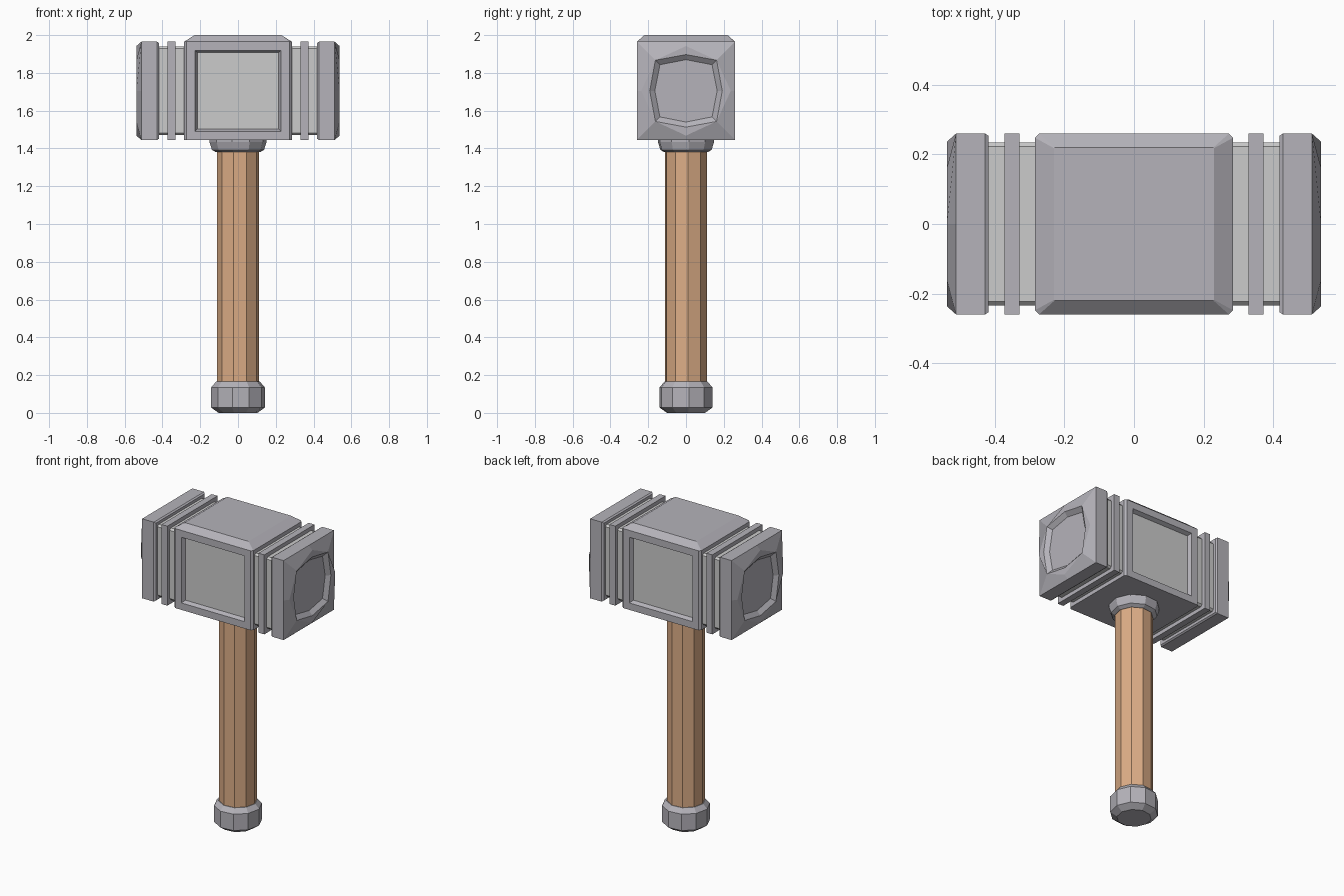
import bpy, bmesh
from math import cos, sin, tau, radians

if "Cube" in bpy.data.objects:
    bpy.data.objects.remove(bpy.data.objects["Cube"])

ZC = 1.705  # height of the head's axis


def material(name, rgb):
    m = bpy.data.materials.new(name)
    m.diffuse_color = (*rgb, 1)
    m.use_nodes = True
    m.node_tree.nodes["Principled BSDF"].inputs["Base Color"].default_value = m.diffuse_color
    return m


STONE = material("dark_stone", (0.46, 0.45, 0.49))
WOOD = material("wood", (0.72, 0.42, 0.24))


def finish(name, bm, mat=None, mirror=False):
    bmesh.ops.remove_doubles(bm, verts=bm.verts, dist=1e-5)
    bmesh.ops.recalc_face_normals(bm, faces=bm.faces)
    me = bpy.data.meshes.new(name)
    bm.to_mesh(me)
    bm.free()
    ob = bpy.data.objects.new(name, me)
    bpy.context.collection.objects.link(ob)
    if mat:
        me.materials.append(mat)
    if mirror:
        ob.modifiers.new("mirror", 'MIRROR').use_mirror_merge = False
    return ob


def loft(rings):
    """Skin a stack of equal-length point rings and cap both ends."""
    bm = bmesh.new()
    vs = [[bm.verts.new(p) for p in r] for r in rings]
    n = len(rings[0])
    for a, b in zip(vs, vs[1:]):
        for i in range(n):
            j = (i + 1) % n
            bm.faces.new((a[i], a[j], b[j], b[i]))
    bm.faces.new(vs[0])
    bm.faces.new(vs[-1])
    bmesh.ops.remove_doubles(bm, verts=bm.verts, dist=1e-5)
    bmesh.ops.recalc_face_normals(bm, faces=bm.faces)
    return bm


def turned(name, profile, mat, phase=-12, n=10):
    """Faceted round part about z from (radius, z) pairs."""
    angles = [radians(phase - 90) + tau * i / n for i in range(n)]
    return finish(name, loft([[(r * cos(a), r * sin(a), z) for a in angles]
                              for r, z in profile]), mat)


def square(x, corner, mid=None):
    """Eight-point square across the head axis, with bulging mid points."""
    c, m = corner, corner if mid is None else mid
    pts = [(c, c), (0, m), (-c, c), (-m, 0), (-c, -c), (0, -m), (c, -c), (m, 0)]
    return [(x, y, ZC + z) for y, z in pts]


def cut_rect(hx, hy, z, c=0.012):
    """Rectangle with clipped corners."""
    pts = [(hx, hy - c), (hx - c, hy), (c - hx, hy), (-hx, hy - c),
           (-hx, c - hy), (c - hx, -hy), (hx - c, -hy), (hx, c - hy)]
    return [(x, y, z) for x, y in pts]


# Handle, pommel and collar
turned("handle", [(0.113, 0.15), (0.113, 1.40)], WOOD)
turned("pommel", [(0.103, 0), (0.143, 0.028), (0.143, 0.135), (0.117, 0.165)], STONE)
turned("collar", [(0.118, 1.38), (0.139, 1.393), (0.152, 1.435), (0.152, 1.46)], STONE)

# Centre block with sunken front and back panels
bm = loft([cut_rect(0.285, 0.26, 1.445), cut_rect(0.285, 0.26, 1.965),
           cut_rect(0.23, 0.22, 2.0, 0.002)])
panels = [f for f in bm.faces if abs(f.normal.y) > 0.99]
bmesh.ops.inset_individual(bm, faces=panels, thickness=0.064)
bmesh.ops.inset_individual(bm, faces=panels, thickness=0.024, depth=-0.035)
finish("head_block", bm, STONE)

# Light inner core
b = 0.012
bm = bmesh.new()
bmesh.ops.create_cube(bm, size=1)
for v in bm.verts:
    v.co = (v.co.x * 0.9, v.co.y * 0.47, ZC + v.co.z * 0.47)
long_edges = [e for e in bm.edges if abs(e.verts[0].co.x - e.verts[1].co.x) > 0.5]
bmesh.ops.bevel(bm, geom=long_edges, offset=b, segments=1, affect='EDGES')
finish("head_core", bm)

# Thin bands, mirrored
finish("thin_band", loft([square(0.33, 0.26), square(0.372, 0.26)]), STONE, True)

# Striking ends with a dished octagonal face, mirrored
finish("striking_end", loft([
    square(0.418, 0.253), square(0.428, 0.26), square(0.512, 0.26),
    square(0.538, 0.162, 0.237), square(0.538, 0.162, 0.192),
    square(0.515, 0.138, 0.165)]), STONE, True)
